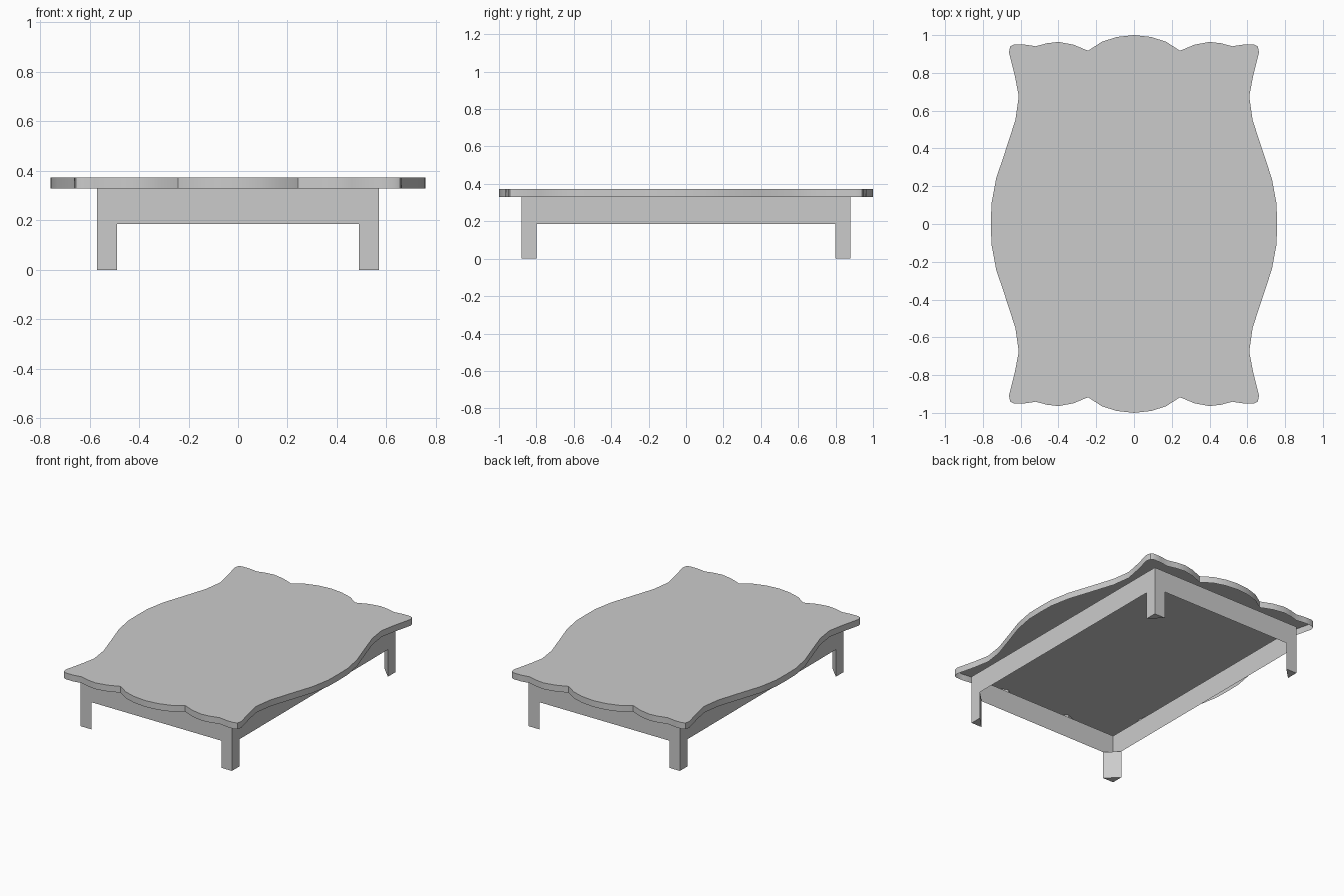
import bpy, bmesh

if "Cube" in bpy.data.objects:
    bpy.data.objects.remove(bpy.data.objects["Cube"])

TOP, SKIRT, APRON = 0.373, 0.33, 0.185   # heights of the key levels
HX, HY, LEG = 0.57, 0.88, 0.08           # frame half sizes, leg width


def make_object(name, build, smooth=False):
    bm = bmesh.new()
    build(bm)
    bmesh.ops.remove_doubles(bm, verts=bm.verts, dist=1e-5)
    bmesh.ops.recalc_face_normals(bm, faces=bm.faces)
    mesh = bpy.data.meshes.new(name)
    bm.to_mesh(mesh)
    bm.free()
    obj = bpy.data.objects.new(name, mesh)
    bpy.context.collection.objects.link(obj)
    if smooth:
        bpy.ops.object.select_all(action='DESELECT')
        obj.select_set(True)
        bpy.context.view_layer.objects.active = obj
        bpy.ops.object.shade_smooth_by_angle()
    return obj


def wall(bm, loop, z0, z1):
    """Single-sheet wall following a closed loop."""
    low = [bm.verts.new((x, y, z0)) for x, y in loop]
    high = [bm.verts.new((x, y, z1)) for x, y in loop]
    for i in range(len(loop)):
        j = (i + 1) % len(loop)
        bm.faces.new((low[i], low[j], high[j], high[i]))
    return low, high


# One quarter of the scalloped outline, from back centre to right centre
quarter = [(0, 1.0), (0.09, 0.99), (0.17, 0.965), (0.243, 0.917),
           (0.32, 0.949), (0.40, 0.964), (0.46, 0.957), (0.52, 0.941),
           (0.58, 0.95), (0.635, 0.95), (0.655, 0.94), (0.662, 0.91),
           (0.63, 0.78), (0.61, 0.675), (0.628, 0.55), (0.68, 0.39),
           (0.73, 0.24), (0.755, 0.105), (0.757, 0)]
right = quarter + [(x, -y) for x, y in quarter[-2::-1]]
outline = right + [(-x, y) for x, y in right[-2:0:-1]]


# Table top: a panel with a shallow skirt, open underneath
def build_top(bm):
    low, high = wall(bm, outline, SKIRT, TOP)
    bm.faces.new(high)


make_object("table_top", build_top, smooth=True)


# Apron: thin rectangular band
def build_apron(bm):
    wall(bm, [(-HX, -HY), (HX, -HY), (HX, HY), (-HX, HY)], APRON, SKIRT)


apron = make_object("apron", build_apron)
# outward normals on the open band
for p in apron.data.polygons:
    if p.normal.dot(p.center.to_2d().to_3d()) < 0:
        p.flip()


# Legs: triangular corner prisms
for end, sy in (("front", -1), ("back", 1)):
    for side, sx in (("left", -1), ("right", 1)):
        def build_leg(bm):
            tri = [(sx * HX, sy * HY), (sx * (HX - LEG), sy * HY),
                   (sx * HX, sy * (HY - LEG))]
            low, high = wall(bm, tri, 0, APRON)
            bm.faces.new(low)
            bm.faces.new(high)
        make_object(f"{end}_{side}_leg", build_leg)
